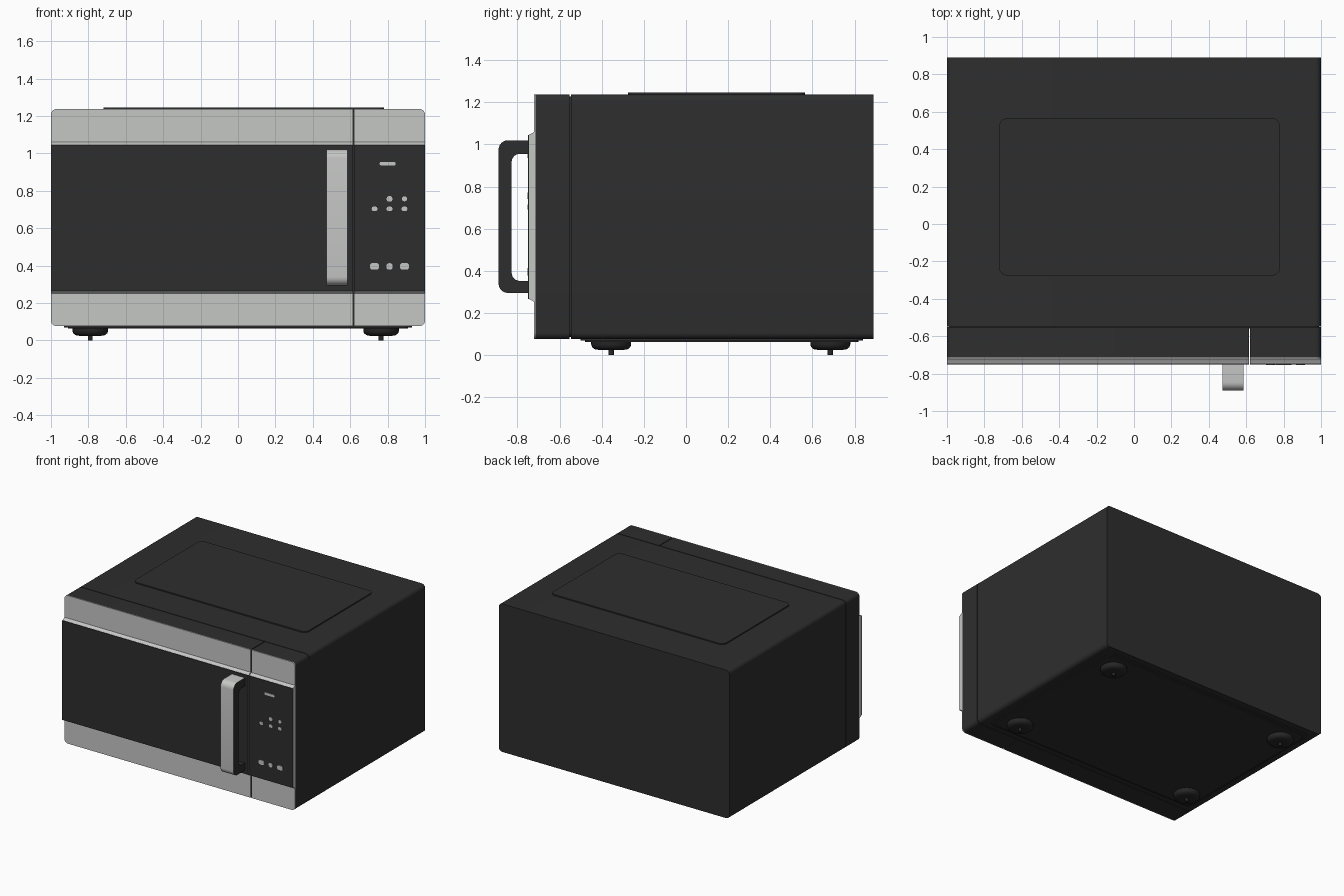
import bpy, bmesh, math
from mathutils import Vector

if "Cube" in bpy.data.objects:
    bpy.data.objects.remove(bpy.data.objects["Cube"])


def material(name, rgb):
    m = bpy.data.materials.new(name)
    m.diffuse_color = (*rgb, 1)
    m.use_nodes = True
    m.node_tree.nodes["Principled BSDF"].inputs["Base Color"].default_value = m.diffuse_color
    return m


BLACK = material("black casing", (0.027, 0.027, 0.027))
SILVER = material("brushed silver", (0.56, 0.57, 0.56))
RUBBER = material("dark rubber", (0.02, 0.02, 0.02))


def fillet(corners, steps=6):
    """Right-angled outline from (u, v, radius) corners."""
    out, n = [], len(corners)
    for i, (x, y, r) in enumerate(corners):
        p = Vector((x, y))
        if r == 0:
            out.append(p)
            continue
        u = (Vector(corners[i - 1][:2]) - p).normalized()
        v = (Vector(corners[(i + 1) % n][:2]) - p).normalized()
        c = p + (u + v) * r
        for k in range(steps + 1):
            t = math.pi / 2 * k / steps
            out.append(c - r * (v * math.cos(t) + u * math.sin(t)))
    return out


def rect(u0, u1, v0, v1, left=0, right=0):
    return fillet([(u0, v0, left), (u1, v0, right), (u1, v1, right), (u0, v1, left)])


def finish(name, bm, *mats):
    bmesh.ops.recalc_face_normals(bm, faces=bm.faces[:])
    me = bpy.data.meshes.new(name)
    bm.to_mesh(me)
    bm.free()
    for m in mats:
        me.materials.append(m)
    ob = bpy.data.objects.new(name, me)
    bpy.context.collection.objects.link(ob)
    bpy.ops.object.select_all(action='DESELECT')
    ob.select_set(True)
    bpy.context.view_layer.objects.active = ob
    bpy.ops.object.shade_smooth_by_angle(angle=math.radians(35))
    return ob


PLACE = {'x': lambda u, v, w: (w, u, v),
         'y': lambda u, v, w: (u, w, v),
         'z': lambda u, v, w: (u, v, w)}


def prism(name, outline, axis, a, b, *mats, rule=None):
    """Extrude an outline along an axis from a to b."""
    bm = bmesh.new()
    lo, hi = [[bm.verts.new(PLACE[axis](u, v, w)) for u, v in outline] for w in (a, b)]
    bm.faces.new(lo)
    bm.faces.new(hi)
    n = len(outline)
    for i in range(n):
        j = (i + 1) % n
        bm.faces.new((lo[i], lo[j], hi[j], hi[i]))
    bm.normal_update()
    if rule:
        for f in bm.faces:
            f.material_index = rule(f)
    return finish(name, bm, *mats)


def lathe(name, profile, x, y, mat, sides=32):
    bm = bmesh.new()
    vs = [bm.verts.new((x + r, y, z)) for r, z in profile]
    edges = [bm.edges.new(e) for e in zip(vs, vs[1:])]
    bmesh.ops.spin(bm, geom=vs + edges, cent=(x, y, 0), axis=(0, 0, 1),
                   angle=math.tau, steps=sides)
    bmesh.ops.remove_doubles(bm, verts=bm.verts[:], dist=1e-5)
    return finish(name, bm, mat)


# Main casing and the recessed core behind the front seam
Z0, Z1, R = 0.077, 1.237, 0.03
prism("casing", rect(-1, 1, Z0, Z1, R, R), 'y', -0.547, 0.89, BLACK)
prism("seam_core", rect(-0.99, 0.99, Z0 + 0.01, Z1 - 0.01, R, R), 'y', -0.56, -0.54, BLACK)

# Raised top plate and stepped base plate
prism("top_plate", rect(-0.72, 0.78, -0.275, 0.565, 0.04, 0.04), 'z', 1.23, 1.246, BLACK)
prism("base_rim", rect(-0.93, 0.93, -0.5, 0.84, 0.04, 0.04), 'z', 0.07, 0.08, BLACK)
prism("base_plate", rect(-0.91, 0.91, -0.48, 0.82, 0.04, 0.04), 'z', 0.063, 0.075, BLACK)

# Door and control panel share one construction
flare = [(-0.716, 0.24), (-0.721, 0.252), (-0.729, 0.258), (-0.745, 0.266)]
flare += [(y, 1.312 - z) for y, z in reversed(flare)]
for part, x0, x1, left, right in (("door", -1, 0.614, R, 0), ("control_panel", 0.62, 1, 0, R)):
    face = rect(x0, x1, Z0, Z1, left, right)
    prism(part + "_block", face, 'y', -0.715, -0.552, BLACK)
    prism(part + "_silver_face", face, 'y', -0.721, -0.715, SILVER)
    prism(part + "_silver_flare", flare, 'x', x0, x1, SILVER)
    prism(part + "_glass", rect(x0, x1, 0.267, 1.045), 'y', -0.75, -0.744, BLACK)

# Handle: silver on the outside of the loop, black on sides and inside
loop = fillet([(-0.748, 1.02, 0), (-0.89, 1.02, 0.045), (-0.89, 0.295, 0.045),
               (-0.748, 0.295, 0), (-0.748, 0.352, 0), (-0.828, 0.352, 0.04),
               (-0.828, 0.956, 0.04), (-0.748, 0.956, 0)])


def outside(f):
    c = f.calc_center_median()
    on_rim = c.y < -0.85 or c.z > 1.0 or c.z < 0.315
    return int(on_rim and abs(f.normal.x) < 0.5)


prism("handle", loop, 'x', 0.472, 0.585, BLACK, SILVER, rule=outside)

# Button marks on the control panel
marks = [(0.80, 0.945, 0.085, 0.02), (0.81, 0.757, 0.03, 0.03), (0.89, 0.757, 0.026, 0.026)]
marks += [(x, 0.703, 0.03, 0.024) for x in (0.73, 0.81, 0.89)]
marks += [(0.73, 0.396, 0.048, 0.036), (0.81, 0.396, 0.034, 0.034), (0.89, 0.396, 0.048, 0.036)]
for i, (x, z, w, h) in enumerate(marks):
    r = h * 0.4
    prism(f"button_mark_{i + 1}", rect(x - w / 2, x + w / 2, z - h / 2, z + h / 2, r, r),
          'y', -0.753, -0.749, SILVER)

# Feet with a small centre stud
foot = [(0, 0), (0.013, 0), (0.013, 0.025), (0.055, 0.024), (0.078, 0.028),
        (0.091, 0.038), (0.095, 0.05), (0.095, 0.068), (0, 0.068)]
for i, (x, y) in enumerate([(x, y) for x in (-0.79, 0.765) for y in (-0.355, 0.685)]):
    lathe(f"foot_{i + 1}", foot, x, y, RUBBER)
